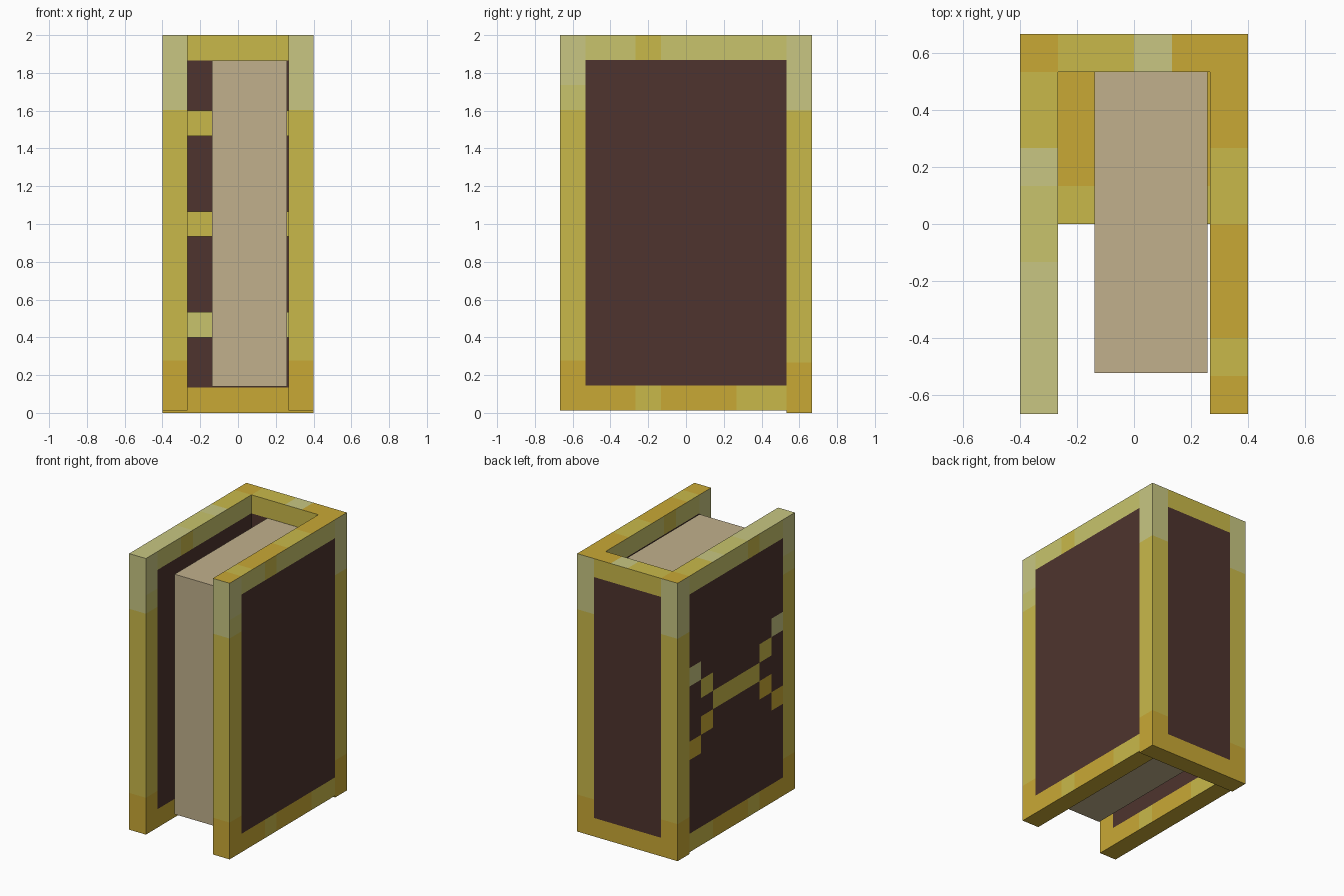
import bpy
import bmesh

if "Cube" in bpy.data.objects:
    bpy.data.objects.remove(bpy.data.objects["Cube"], do_unlink=True)

U = 2 / 15  # one square of the pattern


def linear(h):
    vals = [int(h[i:i + 2], 16) / 255 for i in (0, 2, 4)]
    return [v / 12.92 if v <= 0.04045 else ((v + 0.055) / 1.055) ** 2.4 for v in vals] + [1]


def material(name, h):
    m = bpy.data.materials.new(name)
    m.use_nodes = True
    m.diffuse_color = linear(h)
    m.node_tree.nodes["Principled BSDF"].inputs["Base Color"].default_value = linear(h)
    return m


MATS = [material("pale gold", "C8C682"), material("light gold", "C8C46C"),
        material("mid gold", "C9B94A"), material("deep gold", "C9A935"),
        material("dark brown leather", "4E342E"), material("paper", "C1B08C")]
PALE, LIGHT, MID, DEEP, BROWN, PAPER = range(6)


def block(name, lo, hi, rule, z_base=0.0):
    """Box split into pattern squares; rule(cell, axis, side) picks the colour."""
    bm = bmesh.new()
    z_scale = (2 - z_base) / 2
    for axis in range(3):
        a, b = (axis + 1) % 3, (axis + 2) % 3
        for side in (-1, 1):
            for i in range(lo[a], hi[a]):
                for j in range(lo[b], hi[b]):
                    quad = []
                    for di, dj in ((0, 0), (1, 0), (1, 1), (0, 1))[::side]:
                        p = [0, 0, 0]
                        p[axis] = hi[axis] if side > 0 else lo[axis]
                        p[a], p[b] = i + di, j + dj
                        quad.append(bm.verts.new((p[0] * U, p[1] * U, z_base + p[2] * U * z_scale)))
                    cell = [0, 0, 0]
                    cell[axis] = hi[axis] - 1 if side > 0 else lo[axis]
                    cell[a], cell[b] = i, j
                    bm.faces.new(quad).material_index = rule(cell, axis, side)
    bmesh.ops.remove_doubles(bm, verts=bm.verts, dist=1e-5)
    return finish(name, bm)


def finish(name, bm):
    mesh = bpy.data.meshes.new(name)
    bm.to_mesh(mesh)
    bm.free()
    for m in MATS:
        mesh.materials.append(m)
    obj = bpy.data.objects.new(name, mesh)
    bpy.context.collection.objects.link(obj)
    return obj


def by_height(z):
    return PALE if z >= 12 else DEEP if z < 2 else MID


def top_colour(x, y):
    if y == 4:
        return DEEP if x == -3 or x > 0 else PALE if x == 0 else MID
    if x < 0:
        return MID if y >= 2 else LIGHT if -1 <= y < 1 else PALE
    return MID if y in (0, 1, -4) else DEEP


def ornament(y, z):
    """Crossed motif on the right cover."""
    row, col = 14 - z, 4 - y
    if row == 7 and 3 <= col <= 6:
        return MID
    if (row in (6, 8) and col in (2, 7)) or (row in (5, 9) and col in (1, 8)):
        return PALE if row == 5 else MID if row == 6 else DEEP
    return None


def cover_rule(cell, axis, side):
    x, y, z = cell
    if axis == 2:
        return top_colour(x, y) if side > 0 else DEEP
    if axis == 1:
        return by_height(z)
    if -4 <= y < 4 and 1 <= z < 14:
        motif = ornament(y, z) if x < 0 and side < 0 else None
        return BROWN if motif is None else motif
    if z == 14:
        return PALE if y == -5 else MID if y == -2 else LIGHT
    if z == 0:
        return MID if y in (-2, 2, 3) else DEEP
    return LIGHT if z == 12 else by_height(z)


def spine_rule(cell, axis, side):
    x, y, z = cell
    if axis == 2:
        return top_colour(x, y) if side > 0 else DEEP
    if axis == 0:
        return by_height(z)
    if -2 <= x < 2:
        return BROWN if 1 <= z < 14 else MID if z == 14 else DEEP
    return by_height(z)


def rib_rule(cell, axis, side):
    if axis == 2:
        return MID if cell[1] == 0 else DEEP
    return LIGHT if cell[2] == 3 else MID


# Covers and spine
for name, x in (("right_cover", -3), ("left_cover", 2)):
    block(name, (x, -5, 0), (x + 1, 4, 15), cover_rule, 0.013)
block("spine", (-3, 4, 0), (3, 5, 15), spine_rule)

# Ribs that bind the pages to the spine
for n, z in enumerate((3, 7, 11)):
    block("binding_rib_%d" % (n + 1), (-2, 0, z), (2, 4, z + 1), rib_rule)

# Page block
bm = bmesh.new()
bmesh.ops.create_cube(bm, size=1)
for v in bm.verts:
    v.co = (0.06 + v.co.x * 0.397, 0.005 + v.co.y * 1.056, 1.003 + v.co.z * 1.727)
for f in bm.faces:
    f.material_index = PAPER
finish("pages", bm)
